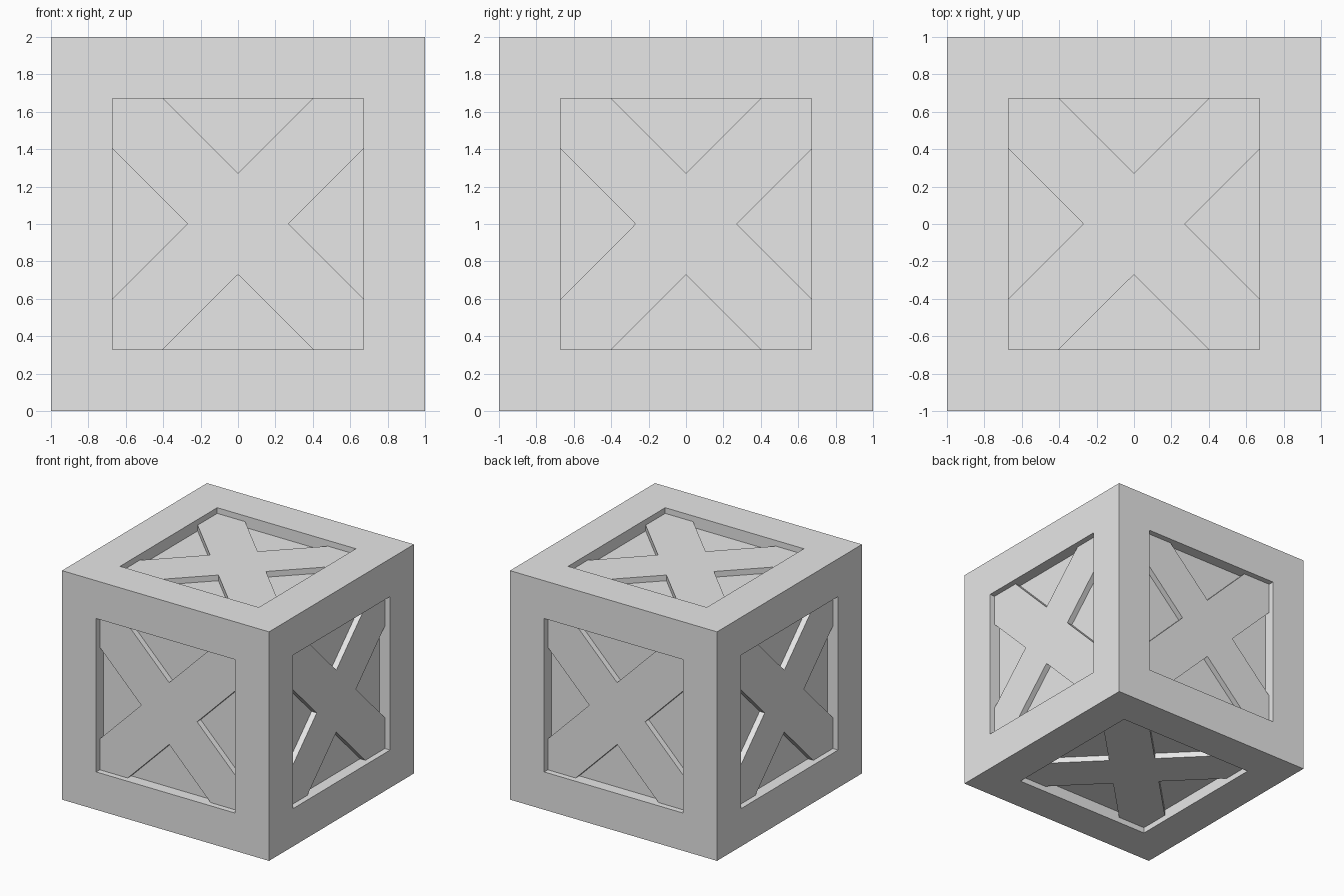
import bpy, bmesh, math
from mathutils import Matrix, Vector

if "Cube" in bpy.data.objects:
    bpy.data.objects.remove(bpy.data.objects["Cube"])

OPEN = 0.67      # half width of the recessed opening
NOTCH = 0.27     # distance of each V notch from the face centre
BRACE = 0.05     # depth of the brace surface
PANEL = 0.10     # depth of the back panel

grey = bpy.data.materials.new("light_grey")
grey.diffuse_color = (0.8, 0.8, 0.8, 1)
grey.use_nodes = True
grey.node_tree.nodes["Principled BSDF"].inputs["Base Color"].default_value = grey.diffuse_color


def make_object(name, bm):
    mesh = bpy.data.meshes.new(name)
    bm.normal_update()
    bm.to_mesh(mesh)
    bm.free()
    mesh.materials.append(grey)
    obj = bpy.data.objects.new(name, mesh)
    obj.location.z = 1
    bpy.context.collection.objects.link(obj)
    return obj


# Crate body: cube with a recessed panel in every side
bm = bmesh.new()
bmesh.ops.create_cube(bm, size=2)
bm.normal_update()
panels = list(bm.faces)
bmesh.ops.inset_individual(bm, faces=panels, thickness=1 - OPEN, use_even_offset=True)
bm.normal_update()
for face in panels:
    inward = -face.normal * PANEL
    new = bmesh.ops.extrude_face_region(bm, geom=[face])["geom"]
    verts = [g for g in new if isinstance(g, bmesh.types.BMVert)]
    bmesh.ops.translate(bm, verts=verts, vec=inward)
    if face.is_valid:
        bmesh.ops.delete(bm, geom=[face], context='FACES_ONLY')
make_object("crate_body", bm)


# Cross brace: X-shaped board with open notches, one on each side of the crate
def cross_brace(name, rotation):
    bm = bmesh.new()
    quarter = [(NOTCH, 0), (OPEN, OPEN - NOTCH), (OPEN, OPEN), (OPEN - NOTCH, OPEN)]
    outline = []
    for i in range(4):
        turn = Matrix.Rotation(i * math.pi / 2, 3, 'Z')
        outline += [turn @ Vector((x, y, 1 - BRACE)) for x, y in quarter]
    top = [bm.verts.new(p) for p in outline]
    low = [bm.verts.new((p.x, p.y, 1 - PANEL)) for p in outline]
    bm.faces.new(top)
    n = len(top)
    for i in range(n):
        if i % 4 in (0, 3):      # only the notch walls; the ends meet the frame
            j = (i + 1) % n
            bm.faces.new((low[i], low[j], top[j], top[i]))
    bmesh.ops.delete(bm, geom=[v for v in bm.verts if not v.link_faces], context='VERTS')
    bm.transform(rotation)
    make_object(name, bm)


half = math.pi / 2
for name, axis, angle in (("top", 'X', 0), ("front", 'X', half), ("bottom", 'X', 2 * half),
                          ("back", 'X', -half), ("right", 'Y', half), ("left", 'Y', -half)):
    cross_brace(name + "_cross_brace", Matrix.Rotation(angle, 4, axis))
